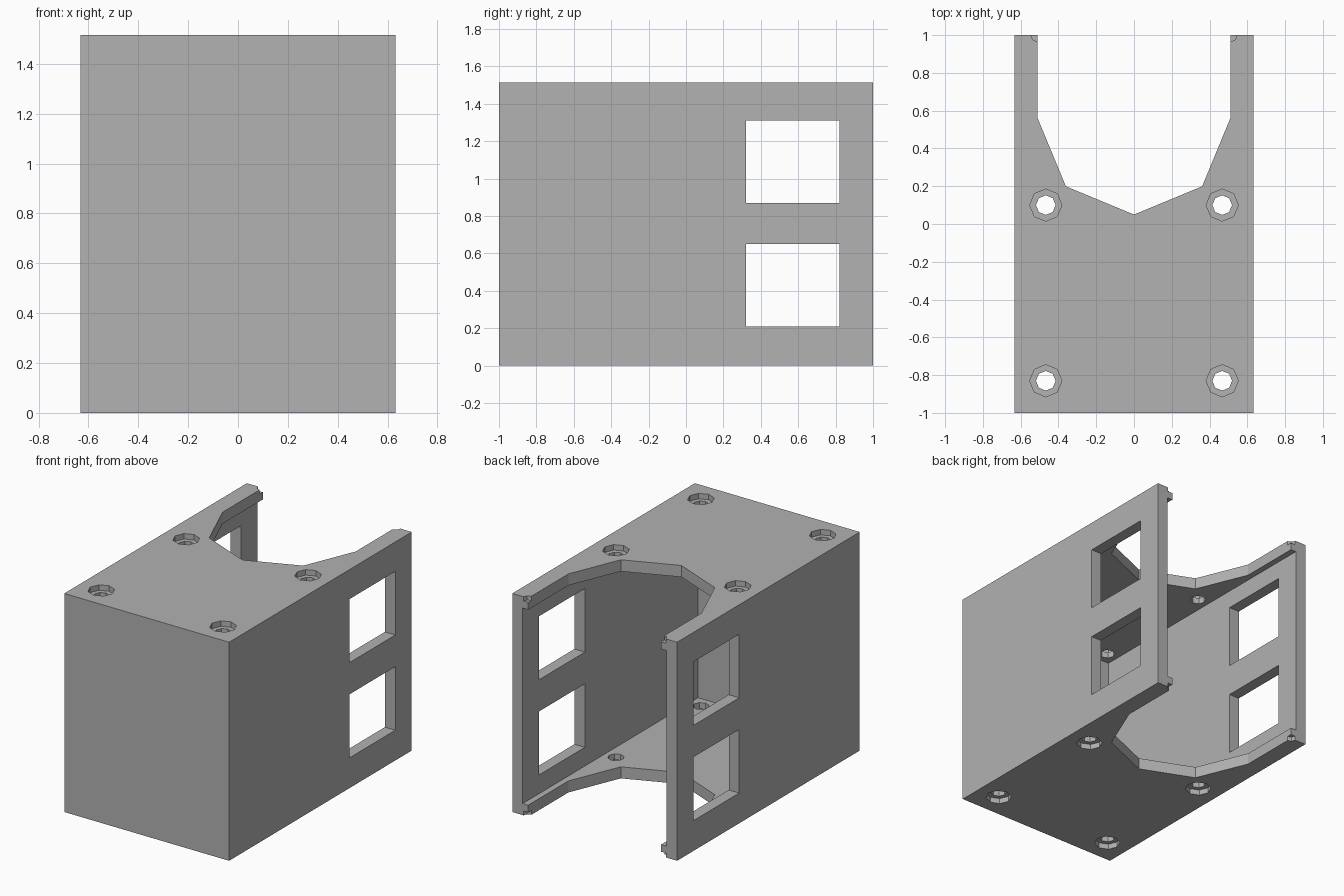
import bpy, bmesh, math

# Remove the default object
cube = bpy.data.objects.get("Cube")
if cube:
    bpy.data.objects.remove(cube, do_unlink=True)

W, D, H = 0.632, 1.0, 1.515     # half width, half depth, height
T = 0.08                        # wall thickness
LIP = 0.51                      # half width of the rear opening in the plates

grey = bpy.data.materials.new("plain grey")
grey.use_nodes = True
colour = (0.445, 0.445, 0.445, 1)
grey.diffuse_color = colour
grey.node_tree.nodes["Principled BSDF"].inputs["Base Color"].default_value = colour


def prism(name, outline, z0, z1):
    """Extrude an x-y outline from z0 to z1."""
    bm = bmesh.new()
    face = bm.faces.new([bm.verts.new((x, y, z0)) for x, y in outline])
    top = bmesh.ops.extrude_face_region(bm, geom=[face])["geom"]
    for v in top:
        if isinstance(v, bmesh.types.BMVert):
            v.co.z = z1
    bmesh.ops.recalc_face_normals(bm, faces=bm.faces[:])
    mesh = bpy.data.meshes.new(name)
    bm.to_mesh(mesh)
    bm.free()
    mesh.materials.append(grey)
    obj = bpy.data.objects.new(name, mesh)
    bpy.context.collection.objects.link(obj)
    return obj


def rect(x0, x1, y0, y1):
    return [(x0, y0), (x1, y0), (x1, y1), (x0, y1)]


def octagon(x, y, r):
    return [(x + r * math.cos(i * math.pi / 4), y + r * math.sin(i * math.pi / 4))
            for i in range(8)]


def cut(target, outline, z0, z1):
    """Subtract a prism from the target, then discard the cutter."""
    cutter = prism("cutter", outline, z0, z1)
    cutter.hide_render = True
    mod = target.modifiers.new("cut", "BOOLEAN")
    mod.operation, mod.solver, mod.object = "DIFFERENCE", "EXACT", cutter
    bpy.context.view_layer.objects.active = target
    bpy.ops.object.modifier_apply(modifier=mod.name)
    bpy.data.objects.remove(cutter, do_unlink=True)


# Solid block, hollowed from the back
housing = prism("housing", rect(-W, W, -D, D), 0, H)
cut(housing, rect(-W + T, W - T, -D + T, D + 0.1), T, H - T)

# Half-octagon mouth through the top and bottom plates
mouth = [(LIP * math.cos(a), 0.56 + LIP * math.sin(a))
         for a in (math.pi + i * math.pi / 4 for i in range(5))]
cut(housing, mouth + [(LIP, D + 0.1), (-LIP, D + 0.1)], -0.1, H + 0.1)

# Two windows through both side walls
for z0, z1 in ((0.21, 0.65), (0.87, 1.31)):
    cut(housing, rect(-W - 0.1, W + 0.1, 0.32, 0.82), z0, z1)

# Counterbored screw holes and small corner notches in both plates
SINK = 0.038
for x in (-0.467, 0.467):
    for y in (-0.83, 0.10):
        cut(housing, octagon(x, y, 0.052), -0.1, H + 0.1)
        cut(housing, octagon(x, y, 0.085), -0.1, SINK)
        cut(housing, octagon(x, y, 0.085), H - SINK, H + 0.1)
for x in (-LIP, LIP):
    cut(housing, octagon(x, D, 0.036), -0.1, 0.03)
    cut(housing, octagon(x, D, 0.036), H - 0.03, H + 0.1)
